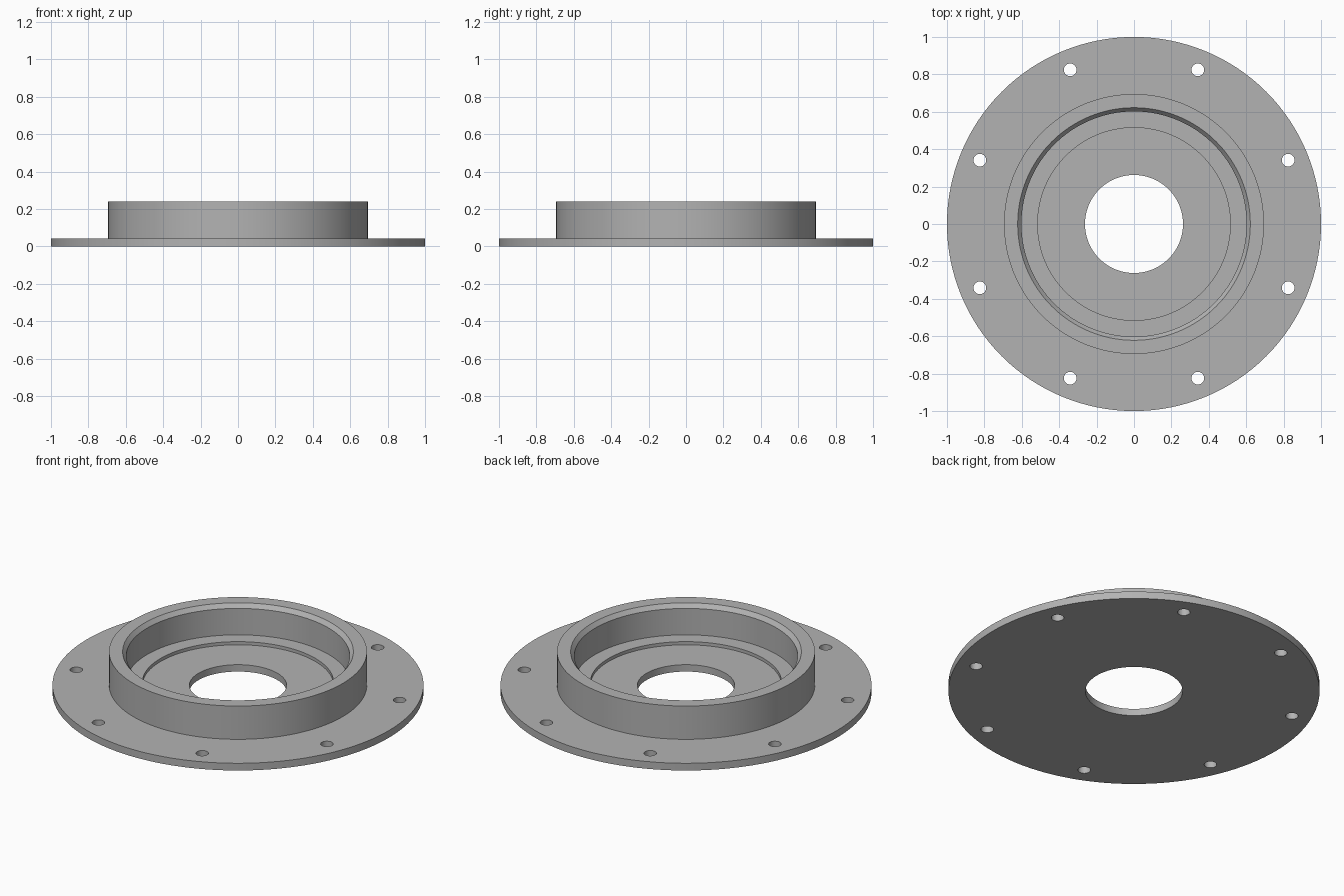
import bpy, bmesh, math
from mathutils import Matrix

if "Cube" in bpy.data.objects:
    bpy.data.objects.remove(bpy.data.objects["Cube"])

SEGS = 128

metal = bpy.data.materials.new("plain grey")
metal.diffuse_color = (0.45, 0.45, 0.45, 1)
metal.use_nodes = True
metal.node_tree.nodes["Principled BSDF"].inputs["Base Color"].default_value = metal.diffuse_color


def lathe(name, profile, segs):
    """Revolve a closed (radius, z) profile around the z axis."""
    bm = bmesh.new()
    rings = []
    for i in range(segs):
        a = 2 * math.pi * i / segs
        rings.append([bm.verts.new((r * math.cos(a), r * math.sin(a), z)) for r, z in profile])
    n = len(profile)
    for i in range(segs):
        a, b = rings[i], rings[(i + 1) % segs]
        for j in range(n):
            k = (j + 1) % n
            bm.faces.new((a[j], b[j], b[k], a[k]))
    bmesh.ops.recalc_face_normals(bm, faces=bm.faces)
    me = bpy.data.meshes.new(name)
    bm.to_mesh(me)
    bm.free()
    me.materials.append(metal)
    ob = bpy.data.objects.new(name, me)
    bpy.context.collection.objects.link(ob)
    return ob


# Flange with raised collar, chamfered mouth, inner ledge and centre bore
flange = lathe("flanged_collar", [
    (0.262, 0.0), (1.0, 0.0), (1.0, 0.043), (0.695, 0.043),
    (0.695, 0.241), (0.622, 0.241), (0.602, 0.217),
    (0.602, 0.06), (0.515, 0.06), (0.515, 0.041), (0.262, 0.041),
], SEGS)

# Bolt hole cutters: eight cylinders on one circle
bm = bmesh.new()
for i in range(8):
    a = math.radians(22.5 + 45 * i)
    pos = Matrix.Translation((0.892 * math.cos(a), 0.892 * math.sin(a), 0.02))
    bmesh.ops.create_cone(bm, cap_ends=True, segments=32, radius1=0.034,
                          radius2=0.034, depth=0.2, matrix=pos)
me = bpy.data.meshes.new("bolt_hole_cutter")
bm.to_mesh(me)
bm.free()
me.materials.append(metal)
cutter = bpy.data.objects.new("bolt_hole_cutter", me)
bpy.context.collection.objects.link(cutter)
cutter.hide_render = True

# Drill the holes, then smooth the round walls
bpy.context.view_layer.objects.active = flange
flange.select_set(True)
mod = flange.modifiers.new("bolt_holes", 'BOOLEAN')
mod.operation = 'DIFFERENCE'
mod.solver = 'EXACT'
mod.object = cutter
bpy.ops.object.modifier_apply(modifier=mod.name)
bpy.data.objects.remove(cutter)
bpy.ops.object.shade_smooth_by_angle(angle=math.radians(25))
